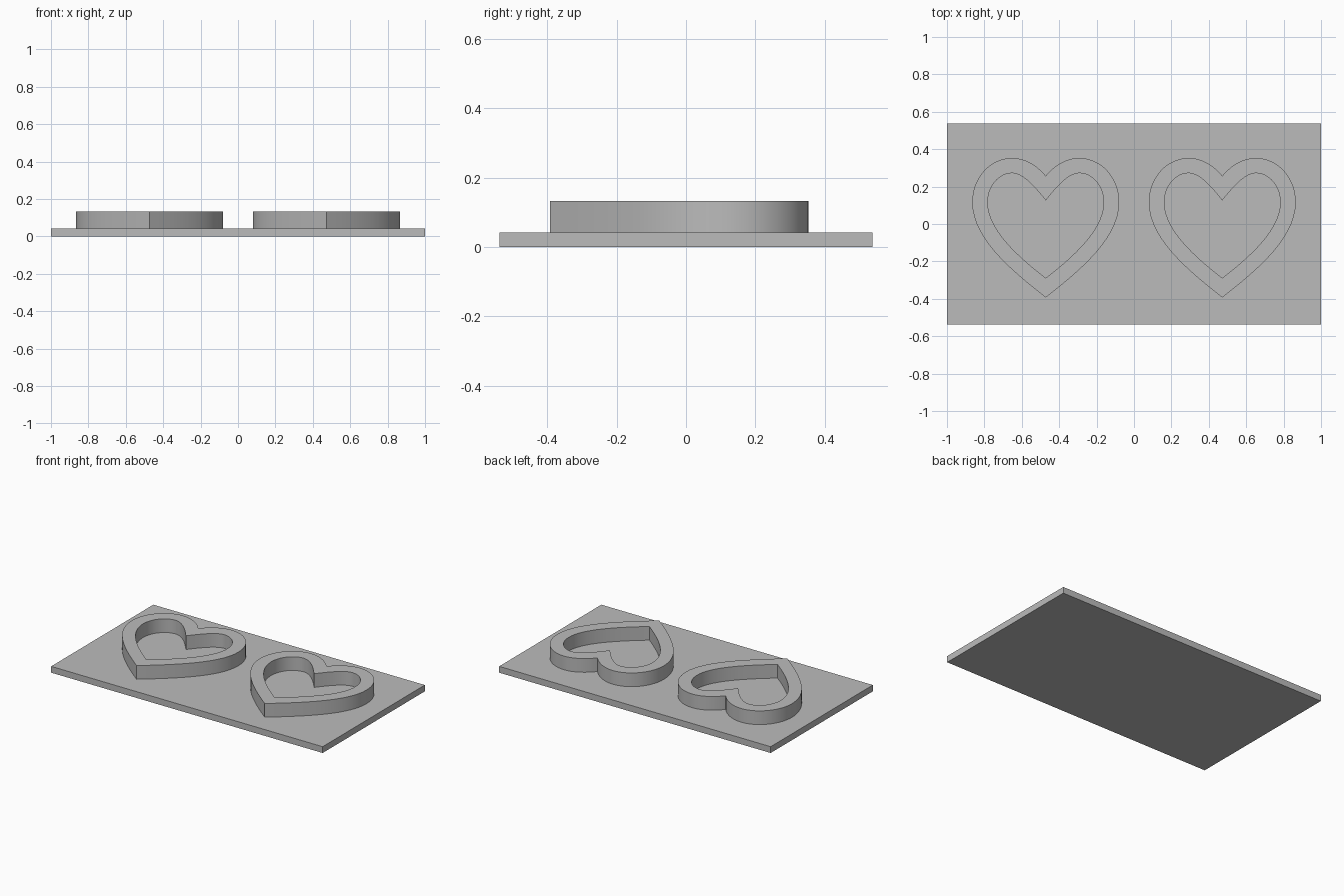
import bpy
import bmesh
import math

cube = bpy.data.objects.get("Cube")
if cube:
    bpy.data.objects.remove(cube, do_unlink=True)

PLATE_TOP = 0.042
WALL_TOP = 0.133
SINK = 0.002  # heart walls are set slightly into the plate

grey = bpy.data.materials.new("plain_grey")
grey.use_nodes = True
grey.diffuse_color = (0.5, 0.5, 0.5, 1)
grey.node_tree.nodes["Principled BSDF"].inputs["Base Color"].default_value = (0.5, 0.5, 0.5, 1)


def add_object(name, mesh):
    obj = bpy.data.objects.new(name, mesh)
    bpy.context.collection.objects.link(obj)
    mesh.materials.clear()
    mesh.materials.append(grey)
    return obj


def flip(p):
    return (-p[0], p[1])


def heart_spline(curve, cusp, peak, side, tip, cusp_h, peak_h, round_h, side_h, tip_h):
    """Closed heart outline: the right half is given, the left half is mirrored."""
    right = [  # anchor, incoming handle, outgoing handle
        (peak, (peak[0] - peak_h, peak[1]), (peak[0] + round_h[0], peak[1])),
        (side, (side[0], side[1] + round_h[1]), (side[0], side[1] - side_h)),
    ]
    left = [(flip(a), flip(out), flip(inc)) for a, inc, out in reversed(right)]
    top = (cusp, flip(cusp_h), cusp_h)
    bottom = (tip, tip_h, flip(tip_h))
    knots = [top] + right + [bottom] + left
    spline = curve.splines.new("BEZIER")
    spline.bezier_points.add(len(knots) - 1)
    spline.use_cyclic_u = True
    spline.resolution_u = 14
    for bp, (anchor, inc, out) in zip(spline.bezier_points, knots):
        bp.handle_left_type = bp.handle_right_type = "FREE"
        bp.co = (*anchor, 0)
        bp.handle_left = (*inc, 0)
        bp.handle_right = (*out, 0)


# Base plate
bm = bmesh.new()
bmesh.ops.create_cube(bm, size=1)
bmesh.ops.scale(bm, vec=(2, 1.075, PLATE_TOP), verts=bm.verts)
bmesh.ops.translate(bm, vec=(0, 0, PLATE_TOP / 2), verts=bm.verts)
plate_mesh = bpy.data.meshes.new("base_plate")
bm.to_mesh(plate_mesh)
bm.free()
add_object("base_plate", plate_mesh)

# Heart wall: outer and inner outlines, filled between and extruded
curve = bpy.data.curves.new("heart_outline", "CURVE")
curve.dimensions = "2D"
curve.fill_mode = "BOTH"
curve.extrude = (WALL_TOP - PLATE_TOP + SINK) / 2
heart_spline(curve, (0, 0.257), (0.179, 0.353), (0.393, 0.117), (0, -0.393),
             (0.043, 0.311), 0.069, (0.118, 0.13), 0.187, (0.2, -0.237))
heart_spline(curve, (0, 0.126), (0.179, 0.272), (0.31, 0.117), (0, -0.289),
             (0.05, 0.189), 0.06, (0.072, 0.085), 0.147, (0.15, -0.172))
outline = bpy.data.objects.new("heart_outline", curve)
bpy.context.collection.objects.link(outline)
bpy.context.view_layer.update()
evaluated = outline.evaluated_get(bpy.context.evaluated_depsgraph_get())
heart_mesh = bpy.data.meshes.new_from_object(evaluated)
bpy.data.objects.remove(outline, do_unlink=True)

bm = bmesh.new()
bm.from_mesh(heart_mesh)
bmesh.ops.remove_doubles(bm, verts=bm.verts, dist=0.0002)
bmesh.ops.recalc_face_normals(bm, faces=bm.faces)
bmesh.ops.translate(bm, vec=(0, 0, (WALL_TOP + PLATE_TOP - SINK) / 2), verts=bm.verts)
bm.to_mesh(heart_mesh)
bm.free()

# Two matching hearts side by side
bpy.ops.object.select_all(action="DESELECT")
for name, x in (("right_heart_wall", -0.472), ("left_heart_wall", 0.472)):
    heart = add_object(name, heart_mesh.copy())
    heart.location.x = x
    heart.select_set(True)
    bpy.context.view_layer.objects.active = heart
bpy.ops.object.shade_smooth_by_angle(angle=math.radians(30))
